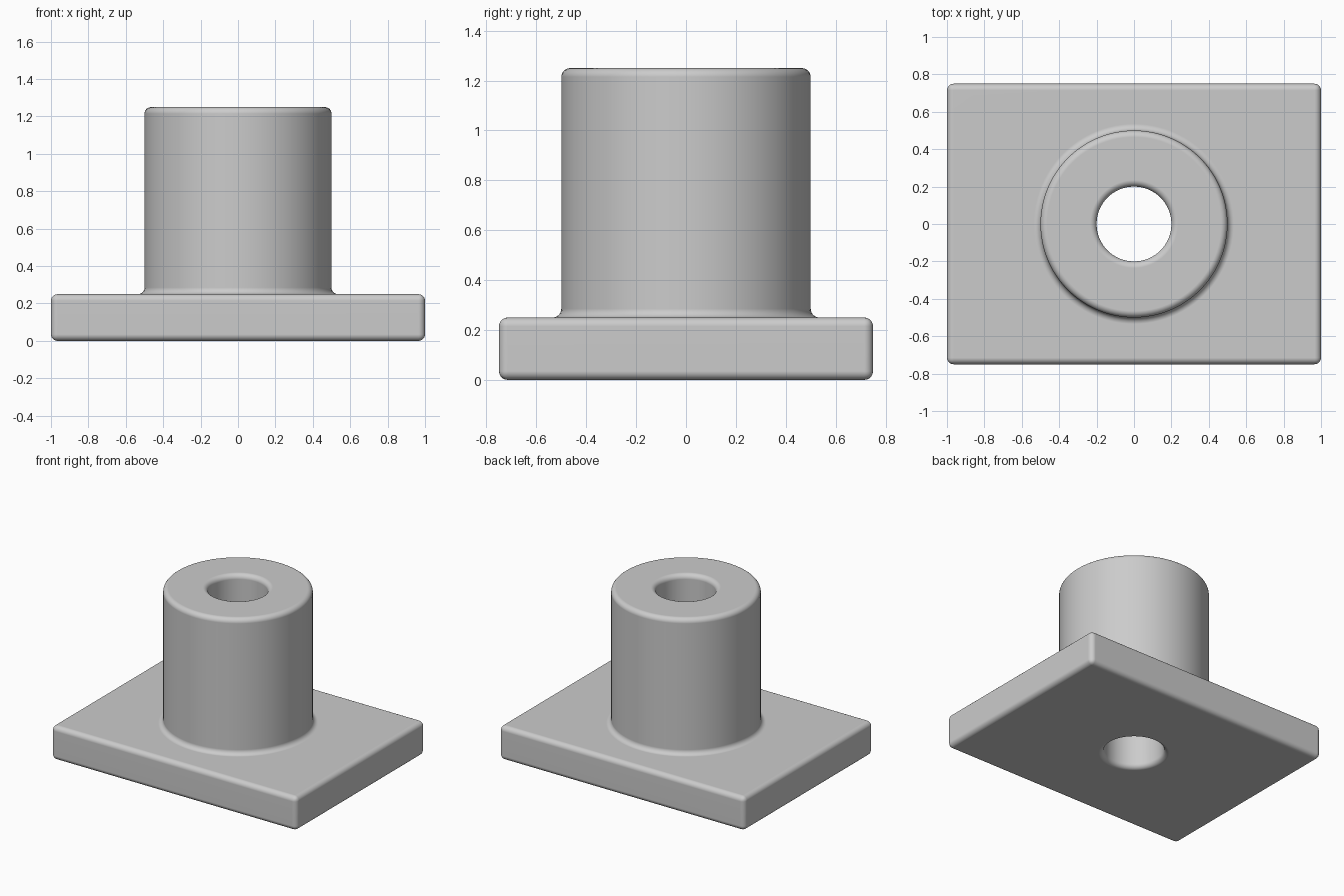
import bpy
import bmesh
from math import cos, sin, pi

if "Cube" in bpy.data.objects:
    bpy.data.objects.remove(bpy.data.objects["Cube"], do_unlink=True)

SEGMENTS = 96
ROUND = 0.035                      # edge rounding and fillet radius
PLATE_X, PLATE_Y, PLATE_Z = 2.0, 1.5, 0.25
BOSS_R, BORE_R, TOP = 0.5, 0.2, 1.25

grey = bpy.data.materials.new("plain grey")
grey.use_nodes = True
colour = (0.6, 0.6, 0.6, 1)
grey.diffuse_color = colour
grey.node_tree.nodes["Principled BSDF"].inputs["Base Color"].default_value = colour


def make_object(name, bm):
    bmesh.ops.recalc_face_normals(bm, faces=bm.faces)
    mesh = bpy.data.meshes.new(name)
    bm.to_mesh(mesh)
    bm.free()
    mesh.materials.append(grey)
    obj = bpy.data.objects.new(name, mesh)
    bpy.context.collection.objects.link(obj)
    return obj


def arc(r, z, start, end, steps=6):
    """Quarter-round profile points about the centre (r, z)."""
    angles = [start + (end - start) * i / steps for i in range(steps + 1)]
    return [(r + ROUND * cos(a), z + ROUND * sin(a)) for a in angles]


def lathe(name, profile):
    """Solid of revolution from (radius, height) points, capped at both ends."""
    bm = bmesh.new()
    rings = [[bm.verts.new((r * cos(2 * pi * i / SEGMENTS), r * sin(2 * pi * i / SEGMENTS), z))
              for i in range(SEGMENTS)] for r, z in profile]
    for low, high in zip(rings, rings[1:]):
        for i in range(SEGMENTS):
            j = (i + 1) % SEGMENTS
            bm.faces.new((low[i], low[j], high[j], high[i]))
    bm.faces.new(rings[0])
    bm.faces.new(rings[-1])
    return make_object(name, bm)


# Base plate with rounded edges
bm = bmesh.new()
bmesh.ops.create_cube(bm, size=1)
for v in bm.verts:
    v.co.x *= PLATE_X
    v.co.y *= PLATE_Y
    v.co.z = (v.co.z + 0.5) * PLATE_Z
bmesh.ops.bevel(bm, geom=list(bm.edges), offset=ROUND, segments=5, profile=0.5, affect='EDGES')
bracket = make_object("flanged_bushing", bm)

# Boss with a foot fillet and a rounded top rim
foot = arc(BOSS_R + ROUND, PLATE_Z + ROUND, 1.5 * pi, pi)
rim = arc(BOSS_R - ROUND, TOP - ROUND, 0, pi / 2)
boss = lathe("boss", [(BOSS_R + ROUND, PLATE_Z / 2)] + foot + rim)

# Bore cutter, flared at both mouths
lower = arc(BORE_R + ROUND, ROUND, 1.5 * pi, pi)
upper = arc(BORE_R + ROUND, TOP - ROUND, pi, pi / 2)
flare = BORE_R + ROUND
bore = lathe("bore_cutter", [(flare, -0.1)] + lower + upper + [(flare, TOP + 0.1)])

# Join the boss to the plate and cut the bore
bpy.context.view_layer.objects.active = bracket
for tool, operation in ((boss, 'UNION'), (bore, 'DIFFERENCE')):
    mod = bracket.modifiers.new(tool.name, 'BOOLEAN')
    mod.object = tool
    mod.operation = operation
    mod.solver = 'EXACT'
    bpy.ops.object.modifier_apply(modifier=mod.name)
    bpy.data.objects.remove(tool, do_unlink=True)

# Smooth rounds, flat faces kept flat
bpy.ops.object.select_all(action='DESELECT')
bracket.select_set(True)
bpy.ops.object.shade_smooth_by_angle(angle=pi / 5)
weighted = bracket.modifiers.new("flat_faces", 'WEIGHTED_NORMAL')
weighted.keep_sharp = True
